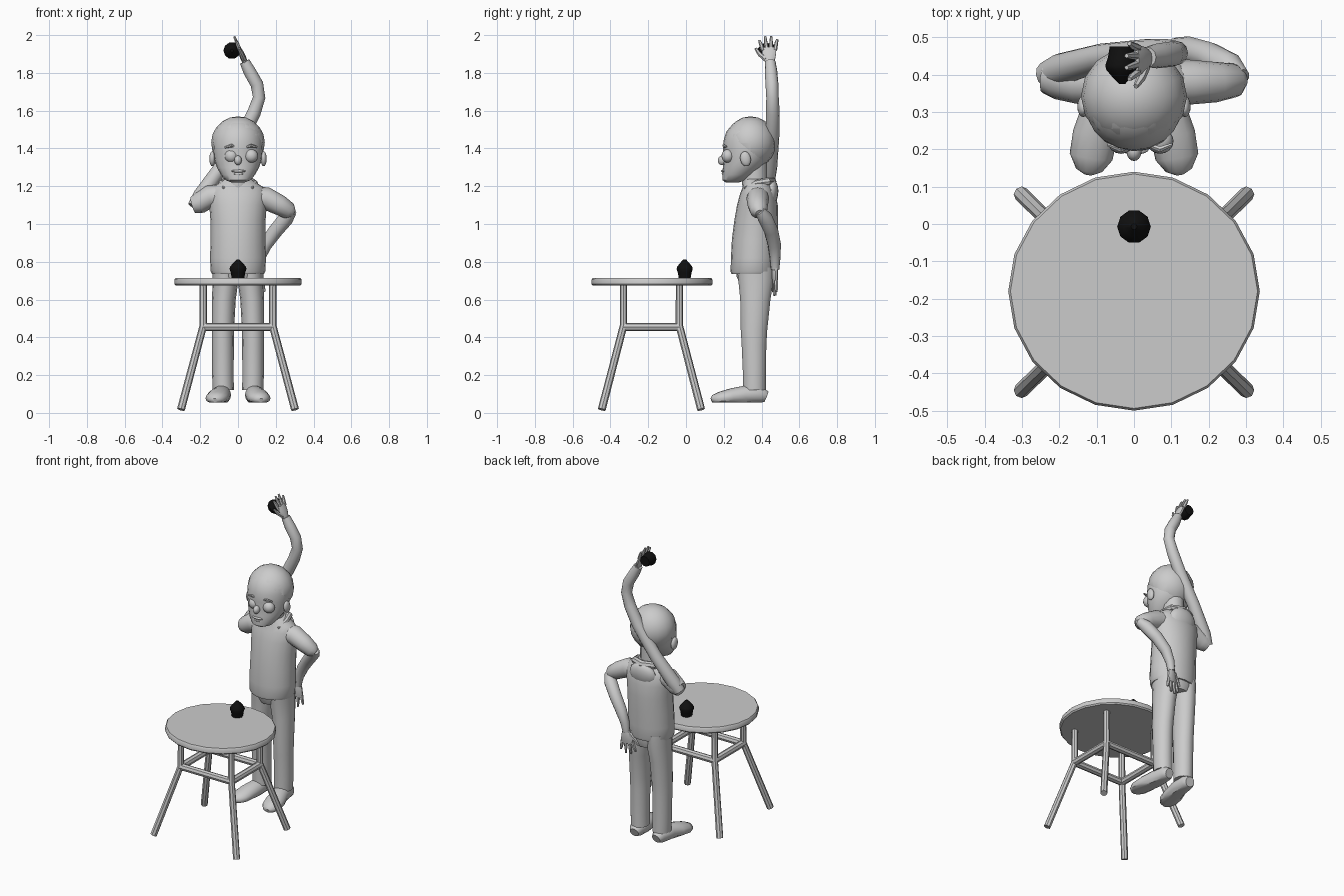
import bpy, bmesh, math
from mathutils import Vector, Matrix

if "Cube" in bpy.data.objects:
    bpy.data.objects.remove(bpy.data.objects["Cube"], do_unlink=True)

X, Y, Z = Vector((1, 0, 0)), Vector((0, 1, 0)), Vector((0, 0, 1))
parts = []


def material(name, value):
    m = bpy.data.materials.new(name)
    m.use_nodes = True
    color = (value, value, value, 1)
    m.diffuse_color = color
    m.node_tree.nodes["Principled BSDF"].inputs["Base Color"].default_value = color
    return m


grey = material("light grey", 0.6)
black = material("black", 0.005)


def finish(name, bm, mat=grey):
    bmesh.ops.recalc_face_normals(bm, faces=bm.faces)
    mesh = bpy.data.meshes.new(name)
    bm.to_mesh(mesh)
    bm.free()
    mesh.materials.append(mat)
    ob = bpy.data.objects.new(name, mesh)
    bpy.context.collection.objects.link(ob)
    parts.append(ob)
    return ob


def skin(name, rings, sides, mat=grey, floor=None):
    """Skin a list of elliptical rings (centre, u axis, v axis) and cap both ends."""
    bm = bmesh.new()
    loops = []
    for c, u, v in rings:
        loop = []
        for i in range(sides):
            a = math.tau * i / sides
            p = c + u * math.cos(a) + v * math.sin(a)
            if floor is not None:
                p.z = max(p.z, floor)
            loop.append(bm.verts.new(p))
        loops.append(loop)
    for a, b in zip(loops, loops[1:]):
        for i in range(sides):
            j = (i + 1) % sides
            bm.faces.new((a[i], a[j], b[j], b[i]))
    bm.faces.new(loops[0])
    bm.faces.new(loops[-1])
    return finish(name, bm, mat)


def loft(name, rows, sides=18, mat=grey):
    """Rows are x, y, z, half width, half depth."""
    return skin(name, [(Vector(r[:3]), X * r[3], Y * r[4]) for r in rows], sides, mat)


def tube(name, points, radii, sides=10, ref=Y, floor=None):
    pts = [Vector(p) for p in points]
    rings = []
    for i, p in enumerate(pts):
        t = (pts[min(i + 1, len(pts) - 1)] - pts[max(i - 1, 0)]).normalized()
        u = t.cross(ref).normalized()
        r = radii[i]
        ru, rv = r if isinstance(r, tuple) else (r, r)
        rings.append((p, u * ru, t.cross(u) * rv))
    return skin(name, rings, sides, floor=floor)


def blob(name, centre, size, tilt=0, cut=None):
    """Ellipsoid, optionally tilted about x and trimmed by a plane (point, normal)."""
    bm = bmesh.new()
    bmesh.ops.create_uvsphere(bm, u_segments=16, v_segments=10, radius=1)
    m = Matrix.Translation(centre) @ Matrix.Rotation(tilt, 4, "X") @ Matrix.Diagonal((*size, 1))
    bm.transform(m)
    if cut:
        bmesh.ops.bisect_plane(bm, geom=bm.verts[:] + bm.edges[:] + bm.faces[:],
                               plane_co=cut[0], plane_no=cut[1], clear_inner=True)
    return finish(name, bm)


def hand(name, wrist, along, across, thumb_side):
    """Flat palm with four fanned fingers and a thumb."""
    wrist, along, across = Vector(wrist), Vector(along).normalized(), Vector(across).normalized()
    normal = along.cross(across)
    at = lambda l, w: wrist + along * l + across * w
    tube(name + "_palm", [at(0, 0), at(.025, 0), at(.06, 0), at(.085, 0)],
         [(.014, .023), (.016, .033), (.014, .04), (.009, .036)], ref=normal.cross(along))
    for i in range(4):
        w = -.033 + .022 * i
        length = .15 if i in (1, 2) else .13
        tube(name + "_finger", [at(.07, w), at(.11, w * 1.25), at(length, w * 1.45)],
             [.0105, .010, .006], 6, normal)
    s = thumb_side
    tube(name + "_thumb", [at(.02, s * .02), at(.05, s * .05), at(.085, s * .07)],
         [.014, .012, .007], 6, normal)


# Table: faceted round top, bent legs and stretchers
table_y = -.183
loft("table_top", [(0, -.18, .674, .33, .313), (0, -.18, .682, .337, .32),
                   (0, -.18, .705, .337, .32), (0, -.18, .714, .331, .314)], 20)
for sx in (-1, 1):
    for sy in (-1, 1):
        tube("table_leg", [(sx * .184, table_y + sy * .148, .68), (sx * .184, table_y + sy * .148, .46),
                           (sx * .302, table_y + sy * .263, .018)], [.019, .02, .021], 8)
    tube("side_stretcher", [(sx * .184, table_y - .148, .455), (sx * .184, table_y + .148, .455)],
         [.022] * 2, 8, Z)
    tube("cross_stretcher", [(-.184, table_y + sx * .148, .455), (.184, table_y + sx * .148, .455)],
         [.022] * 2, 8)

# Two small cakes, one on the table and one in the raised hand
for name, place, turn in (("table_cake", (0, -.007, .712), 0),
                          ("held_cake", (-.032, .475, 1.918), math.pi / 2)):
    cake = loft(name, [(0, 0, z, r, r) for r, z in
                       ((.033, 0), (.038, .03), (.045, .05), (.042, .062), (.027, .08), (.008, .1))], 10, black)
    cake.data.transform(Matrix.Translation(place) @ Matrix.Rotation(turn, 4, "X"))

# Trousers and shoes
for s, side in ((-1, "right"), (1, "left")):
    loft(side + "_trouser_leg", [(s * .078, .362, .12, .056, .062), (s * .08, .362, .2, .057, .062),
                                 (s * .08, .36, .36, .058, .067), (s * .08, .36, .44, .059, .072),
                                 (s * .075, .367, .6, .063, .082), (s * .066, .37, .7, .068, .095),
                                 (s * .066, .367, .77, .068, .1)], 14)
    tube(side + "_shoe", [(s * .08, .425, .085), (s * .082, .4, .095), (s * .088, .31, .095),
                          (s * .104, .24, .085), (s * .115, .18, .077), (s * .12, .145, .07), (s * .121, .135, .066)],
         [(.03, .03), (.045, .045), (.052, .05), (.06, .045), (.058, .035), (.036, .025), (.015, .012)],
         14, Z, .055)
loft("trouser_seat", [(0, .37, .68, .09, .085), (0, .367, .72, .125, .1), (0, .362, .78, .13, .105)])

# Hooded top
loft("torso", [(0, .358, .735, .137, .118), (0, .358, .75, .145, .122), (0, .36, .82, .148, .122),
               (0, .365, .92, .145, .122), (0, .372, 1.02, .146, .116), (0, .378, 1.1, .152, .108),
               (0, .38, 1.16, .155, .094), (0, .38, 1.195, .135, .08), (0, .375, 1.22, .095, .072),
               (0, .37, 1.238, .07, .066)], 20)
blob("hood", (0, .445, 1.155), (.095, .042, .08), -.2)
tube("collar", [(-.075, .31, 1.19), (-.088, .37, 1.215), (-.07, .43, 1.225), (0, .455, 1.225),
                (.07, .43, 1.225), (.088, .37, 1.215), (.075, .31, 1.19)],
     [.006, .018, .022, .024, .022, .018, .006], 8, Z)

# Head, hair and face
loft("neck", [(0, .365, 1.17, .065, .065), (0, .36, 1.33, .065, .07)], 12)
loft("head", [(0, .245, 1.22, .035, .035), (0, .255, 1.232, .065, .062), (0, .275, 1.26, .09, .083),
              (0, .3, 1.3, .112, .105), (0, .317, 1.34, .126, .118), (0, .327, 1.39, .132, .132),
              (0, .332, 1.44, .134, .134), (0, .336, 1.49, .122, .122), (0, .34, 1.53, .09, .092),
              (0, .34, 1.555, .045, .05)], 20)
blob("hair", (0, .342, 1.43), (.142, .134, .14), 0, ((0, .21, 1.49), (0, .62, .78)))
blob("nose", (0, .193, 1.337), (.02, .024, .026), -.3)
blob("upper_lip", (.002, .2, 1.28), (.038, .014, .008))
blob("lower_lip", (.002, .203, 1.266), (.03, .014, .008))
for x in (-.035, .07):
    blob("eye", (x, .222, 1.36), (.036, .034, .036))
    tube("eyebrow", [(x - .035, .213, 1.405), (x, .2, 1.415), (x + .032, .213, 1.408)], [.005, .009, .005], 6)
for s in (-1, 1):
    blob("ear", (s * .136, .315, 1.345), (.016, .028, .04), .2)

# Raised right arm, passing behind the head
tube("right_sleeve", [(-.08, .38, 1.15), (-.15, .382, 1.145), (-.205, .39, 1.11), (-.238, .395, 1.1)],
     [.06, .06, .056, .045], 12)
tube("right_arm", [(-.232, .4, 1.09), (-.195, .415, 1.15), (-.09, .445, 1.3), (.03, .458, 1.48),
                   (.085, .46, 1.59), (.112, .458, 1.67), (.1, .455, 1.74), (.06, .45, 1.81), (.035, .447, 1.86)],
     [.036, .043, .038, .037, .036, .033, .034, .033, .027], 12)
hand("right_hand", (.038, .443, 1.855), (-.42, -.06, 1), (0, 1, .05), -1)

# Left arm bent with the hand behind the hip
tube("left_sleeve", [(.08, .38, 1.14), (.15, .38, 1.135), (.22, .38, 1.1), (.272, .385, 1.068), (.292, .39, 1.055)],
     [.06, .06, .054, .045, .022], 12)
tube("left_forearm", [(.285, .39, 1.07), (.255, .42, 1.03), (.2, .45, .965), (.145, .468, .89), (.115, .472, .82),
                      (.105, .472, .76)], [.028, .04, .038, .035, .028, .022], 12)
hand("left_hand", (.105, .472, .77), (-.1, -.02, -1), (1, .2, 0), -1)

# Smooth rounded surfaces while keeping hard edges
bpy.ops.object.select_all(action="DESELECT")
for ob in parts:
    ob.select_set(True)
bpy.context.view_layer.objects.active = parts[0]
bpy.ops.object.shade_smooth_by_angle(angle=math.radians(40))
